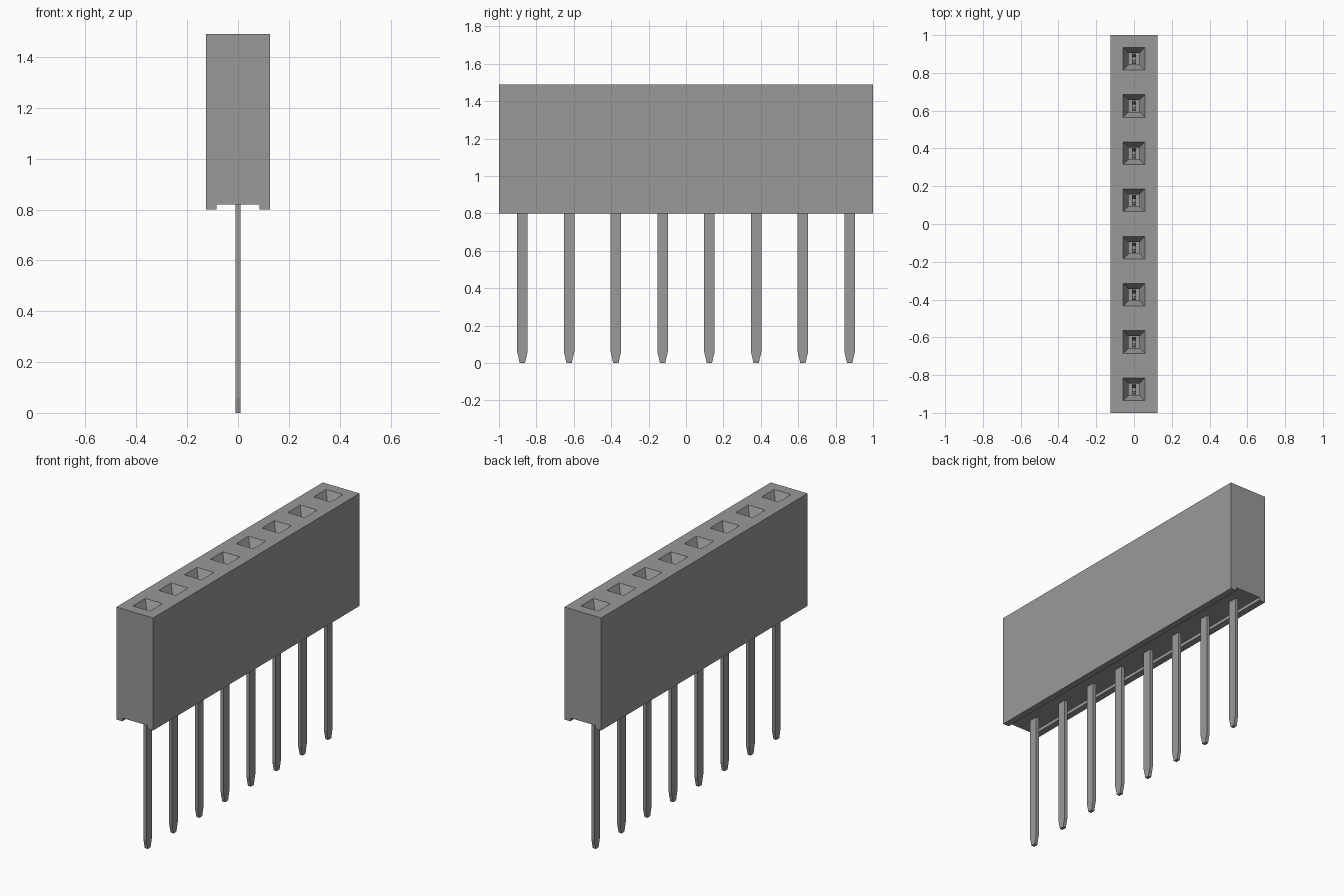
import bpy, bmesh

cube = bpy.data.objects.get("Cube")
if cube:
    bpy.data.objects.remove(cube, do_unlink=True)

PINS, PITCH = 8, 0.25
HALF_W, TOP, BOTTOM = 0.125, 1.49, 0.80
centres = [(i - (PINS - 1) / 2) * PITCH for i in range(PINS)]

grey = bpy.data.materials.new("plain grey")
grey.use_nodes = True
grey.diffuse_color = (0.32, 0.32, 0.32, 1)
grey.node_tree.nodes["Principled BSDF"].inputs["Base Color"].default_value = (0.32, 0.32, 0.32, 1)


def make_object(name, bm):
    bmesh.ops.recalc_face_normals(bm, faces=bm.faces)
    mesh = bpy.data.meshes.new(name)
    bm.to_mesh(mesh)
    bm.free()
    mesh.materials.append(grey)
    obj = bpy.data.objects.new(name, mesh)
    bpy.context.collection.objects.link(obj)
    return obj


def ring(bm, hx, hy, z, cy):
    return [bm.verts.new((sx * hx, cy + sy * hy, z))
            for sx, sy in ((-1, -1), (1, -1), (1, 1), (-1, 1))]


# Housing: one cell per socket, each with a funnel and a square shaft
bm = bmesh.new()
for cy in centres:
    rings = [ring(bm, hx, hy, z, cy) for hx, hy, z in (
        (HALF_W, PITCH / 2, TOP), (0.058, 0.06, TOP),
        (0.028, 0.031, 1.43), (0.028, 0.031, 0.95))]
    for a, b in zip(rings, rings[1:]):
        for i in range(4):
            j = (i + 1) % 4
            bm.faces.new((a[i], a[j], b[j], b[i]))
    bm.faces.new(rings[-1])

# Housing: sides and the channel along the underside
section = [(-HALF_W, TOP), (-HALF_W, BOTTOM), (-0.085, BOTTOM), (-0.085, 0.82),
           (0.085, 0.82), (0.085, BOTTOM), (HALF_W, BOTTOM), (HALF_W, TOP)]
stations = [-1 + i * PITCH for i in range(PINS + 1)]
loops = [[bm.verts.new((x, y, z)) for x, z in section] for y in stations]
for a, b in zip(loops, loops[1:]):
    for i in range(len(section) - 1):
        bm.faces.new((a[i], a[i + 1], b[i + 1], b[i]))
bm.faces.new(loops[0])
bm.faces.new(loops[-1])
bmesh.ops.remove_doubles(bm, verts=bm.verts, dist=0.0005)
make_object("housing", bm)

# Pins: flat blades with a tapered tip and a forked contact at the top
half = [(0.014, 0.0), (0.028, 0.06), (0.028, 1.38), (0.022, 1.38),
        (0.008, 1.28), (0.014, 1.0)]
outline = half + [(-y, z) for y, z in reversed(half)]
for n, cy in enumerate(centres, 1):
    bm = bmesh.new()
    face = bm.faces.new([bm.verts.new((-0.01, cy + y, z)) for y, z in outline])
    new = bmesh.ops.extrude_face_region(bm, geom=[face])["geom"]
    bmesh.ops.translate(bm, vec=(0.02, 0, 0),
                        verts=[v for v in new if isinstance(v, bmesh.types.BMVert)])
    make_object(f"pin_{n}", bm)
